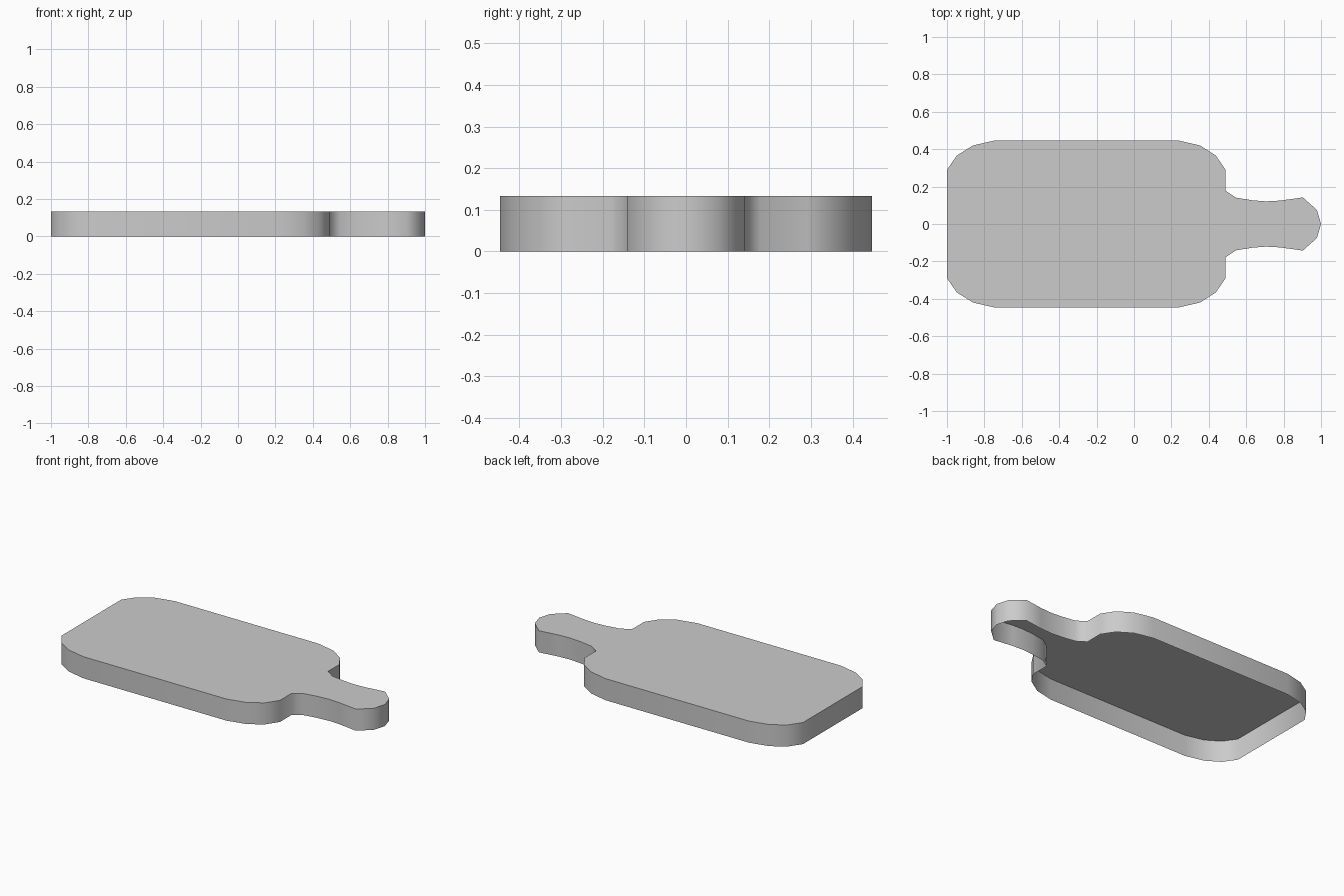
import bpy, bmesh, math

if "Cube" in bpy.data.objects:
    bpy.data.objects.remove(bpy.data.objects["Cube"])

HEIGHT = 0.133

# Half outline of the board and its handle, mirrored across the long axis
half = [(-1, 0.29), (-0.947, 0.366), (-0.861, 0.42), (-0.743, 0.447),
        (0.235, 0.447), (0.353, 0.42), (0.438, 0.366), (0.489, 0.29),
        (0.489, 0.178), (0.545, 0.141), (0.63, 0.127), (0.705, 0.121),
        (0.78, 0.125), (0.903, 0.142), (0.978, 0.075)]
outline = half + [(1, 0)] + [(x, -y) for x, y in reversed(half)]

grey = bpy.data.materials.new("plain grey")
grey.diffuse_color = (0.6, 0.6, 0.6, 1)
grey.use_nodes = True
grey.node_tree.nodes["Principled BSDF"].inputs["Base Color"].default_value = grey.diffuse_color

# Top face with side walls, open underneath
bm = bmesh.new()
top = [bm.verts.new((x, y, HEIGHT)) for x, y in outline]
low = [bm.verts.new((x, y, 0)) for x, y in outline]
bm.faces.new(top[::-1])
n = len(outline)
for i in range(n):
    j = (i + 1) % n
    bm.faces.new((top[i], top[j], low[j], low[i]))

mesh = bpy.data.meshes.new("cutting_board")
bm.to_mesh(mesh)
bm.free()
mesh.materials.append(grey)
board = bpy.data.objects.new("cutting_board", mesh)
bpy.context.collection.objects.link(board)

# Walls flow smoothly, the top rim stays crisp
bpy.context.view_layer.objects.active = board
board.select_set(True)
bpy.ops.object.shade_smooth_by_angle(angle=math.radians(60))
